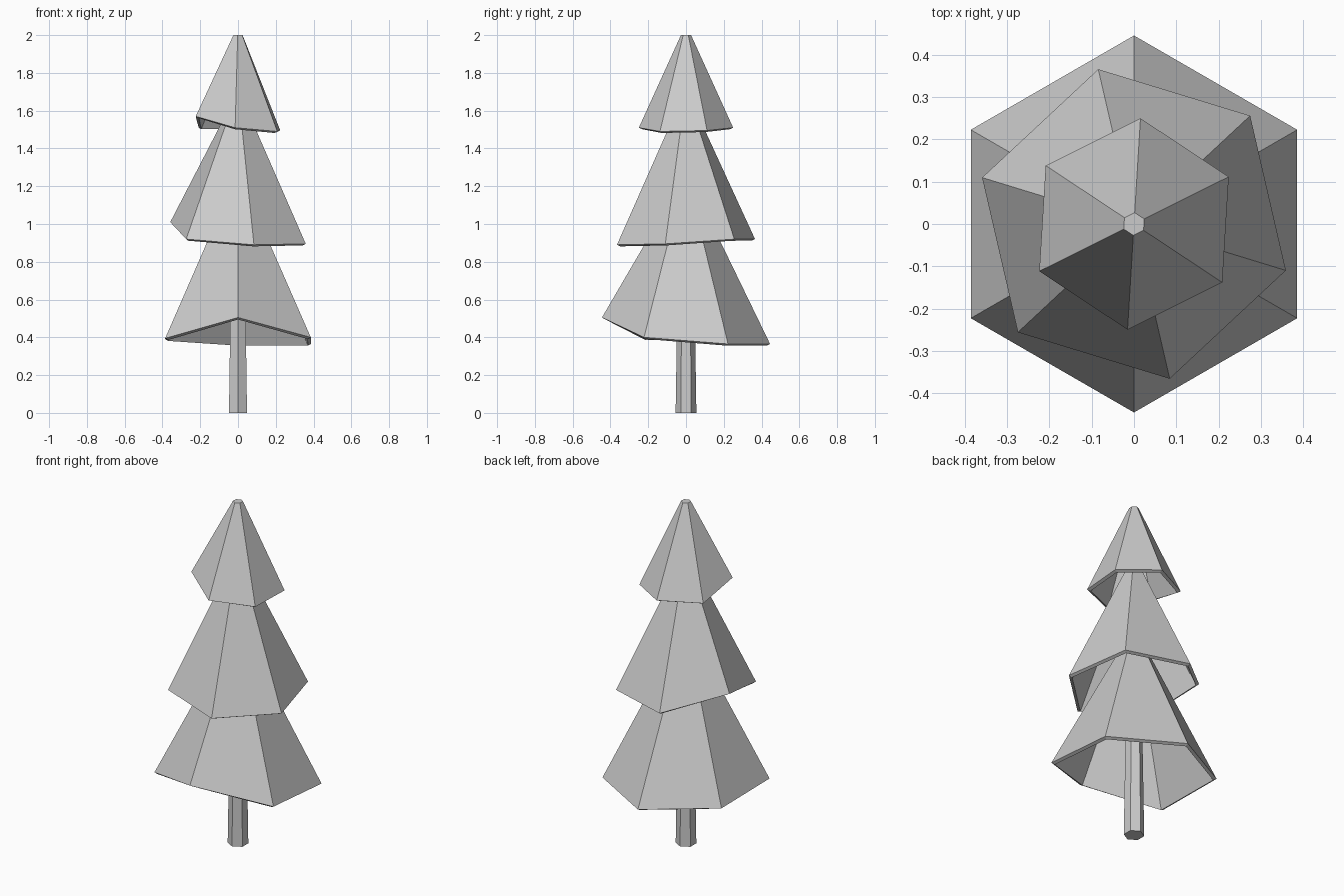
import bpy, bmesh
from math import cos, sin, radians

if "Cube" in bpy.data.objects:
    bpy.data.objects.remove(bpy.data.objects["Cube"])


def ring(bm, radius, start, heights):
    """Six-sided ring of vertices with its own height at every corner."""
    return [bm.verts.new((radius * cos(radians(start + 60 * i)),
                          radius * sin(radians(start + 60 * i)), z))
            for i, z in enumerate(heights)]


def hex_part(name, start, r_low, low, r_top, top, closed=False):
    bm = bmesh.new()
    a = ring(bm, r_low, start, low)
    b = ring(bm, r_top, start, [top] * 6)
    for i in range(6):
        j = (i + 1) % 6
        bm.faces.new((a[i], a[j], b[j], b[i]))
    bm.faces.new(b)
    if closed:
        bm.faces.new(a[::-1])
    mesh = bpy.data.meshes.new(name)
    bm.to_mesh(mesh)
    bm.free()
    obj = bpy.data.objects.new(name, mesh)
    bpy.context.collection.objects.link(obj)
    return obj


# Tapered trunk
hex_part("trunk", 30, 0.055, [0] * 6, 0.037, 1.15, closed=True)

# Hollow foliage tiers: start angle, rim radius, rim heights, tip radius, tip height
tiers = [
    ("lower_foliage", -90, 0.445, [0.505, 0.40, 0.365, 0.365, 0.39, 0.395], 0.045, 1.19),
    ("middle_foliage", -77, 0.375, [0.89, 0.895, 0.92, 0.92, 1.01, 0.92], 0.035, 1.64),
    ("upper_foliage", -93.5, 0.25, [1.51, 1.49, 1.495, 1.51, 1.51, 1.57], 0.027, 2.0),
]
for name, start, r_low, low, r_top, top in tiers:
    tier = hex_part(name, start, r_low, low, r_top, top)
    shell = tier.modifiers.new("shell", 'SOLIDIFY')
    shell.thickness = 0.018
    shell.offset = -1
    shell.use_even_offset = True
